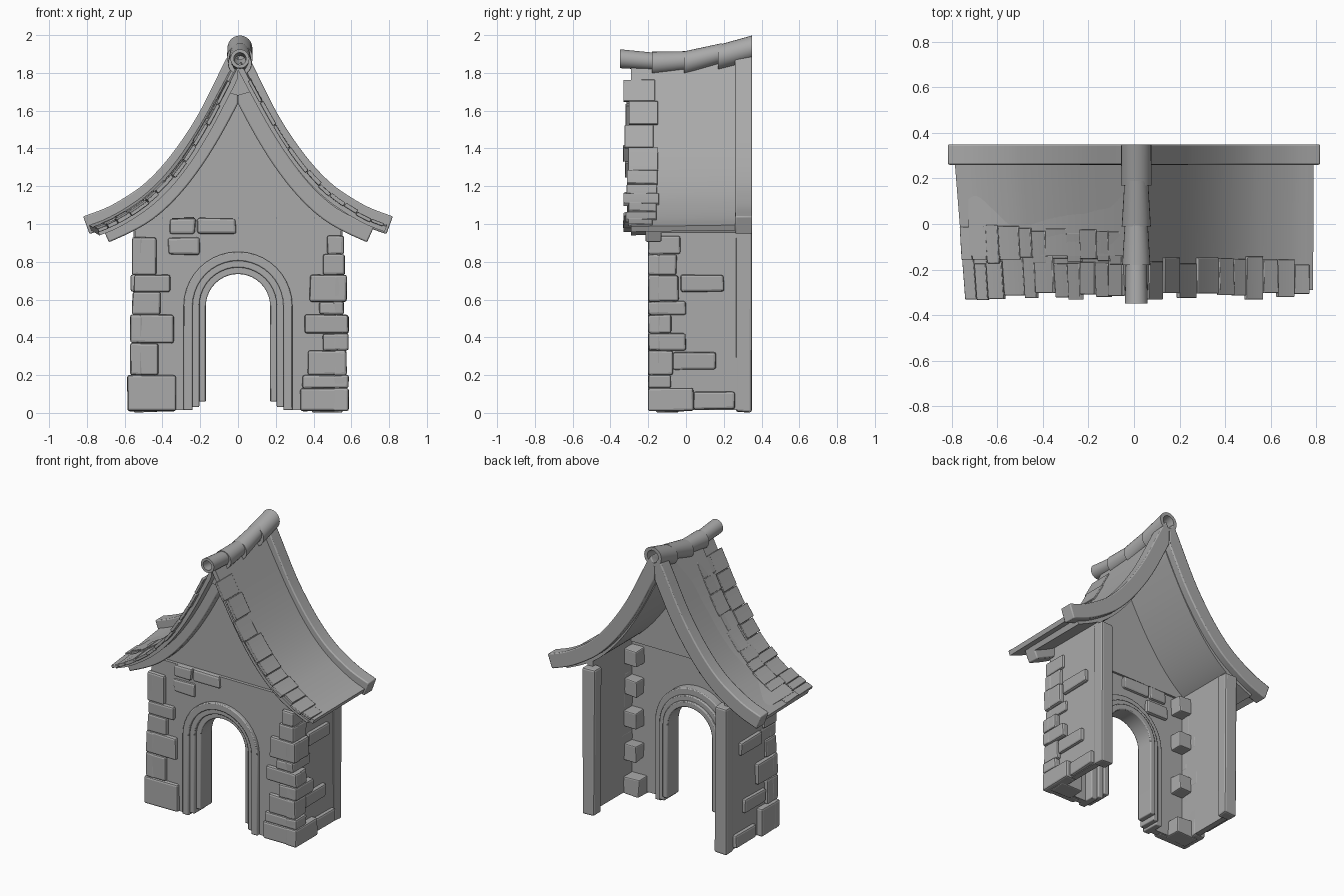
import bpy, bmesh, math, random
from mathutils import Vector

random.seed(4)
if "Cube" in bpy.data.objects:
    bpy.data.objects.remove(bpy.data.objects["Cube"])

grey = bpy.data.materials.new("stone grey")
grey.use_nodes = True
grey.diffuse_color = (0.4, 0.4, 0.4, 1)
grey.node_tree.nodes["Principled BSDF"].inputs["Base Color"].default_value = (0.4, 0.4, 0.4, 1)
smooth_parts = []


def finish(name, bm, bevel=0, smooth=False):
    bmesh.ops.recalc_face_normals(bm, faces=bm.faces)
    mesh = bpy.data.meshes.new(name)
    bm.to_mesh(mesh)
    bm.free()
    mesh.materials.append(grey)
    ob = bpy.data.objects.new(name, mesh)
    bpy.context.collection.objects.link(ob)
    if bevel:
        mod = ob.modifiers.new("Bevel", "BEVEL")
        mod.width, mod.segments = bevel, 2
    if smooth:
        smooth_parts.append(ob)
    return ob


def loft(name, rings, loop=False, bevel=0):
    """Skin a list of closed cross-sections, capped unless looped."""
    bm = bmesh.new()
    vs = [[bm.verts.new(p) for p in ring] for ring in rings]
    pairs = list(zip(vs, vs[1:])) + ([(vs[-1], vs[0])] if loop else [])
    for a, b in pairs:
        for i in range(len(a)):
            j = (i + 1) % len(a)
            bm.faces.new((a[i], a[j], b[j], b[i]))
    if not loop:
        bm.faces.new(vs[0])
        bm.faces.new(vs[-1])
    return finish(name, bm, bevel, True)


def prism(name, outline, y0, y1):
    bm = bmesh.new()
    face = bm.faces.new([bm.verts.new((x, y0, z)) for x, z in outline])
    new = bmesh.ops.extrude_face_region(bm, geom=[face])["geom"]
    verts = [v for v in new if isinstance(v, bmesh.types.BMVert)]
    bmesh.ops.translate(bm, verts=verts, vec=(0, y1 - y0, 0))
    return finish(name, bm)


def box(name, x, y, z, jitter=0.0, bevel=0.0):
    bm = bmesh.new()
    bmesh.ops.create_cube(bm, size=1)
    for v in bm.verts:
        v.co = [lo + (c + 0.5) * (hi - lo) + random.uniform(-jitter, jitter)
                for c, (lo, hi) in zip(v.co, (x, y, z))]
    return finish(name, bm, bevel)


def curve(points, steps=5):
    """Smooth path through the given x, z points."""
    p = [Vector(q) for q in points]
    p = [2 * p[0] - p[1]] + p + [2 * p[-1] - p[-2]]
    out = []
    for a, b, c, d in zip(p, p[1:], p[2:], p[3:]):
        for k in range(steps):
            t = k / steps
            out.append(0.5 * (2 * b + (c - a) * t + (2 * a - 5 * b + 4 * c - d) * t * t
                              + (3 * b - a - 3 * c + d) * t ** 3))
    return out + [p[-2]]


def strip(name, path, side, y, d, bevel=0, tilt=0, lean=(0, 0)):
    """Slab along a path: y range, offsets d along the normal; lean tapers and sinks it forwards."""
    rings = []
    for i, q in enumerate(path):
        t = (path[min(i + 1, len(path) - 1)] - path[max(i - 1, 0)]).normalized()
        n = Vector((-t.y, t.x))
        ring = []
        for yy, dd in ((y[0], d[0]), (y[1], d[0]), (y[1], d[1]), (y[0], d[1])):
            r = q + n * (dd + (tilt if yy == y[0] else 0) - lean[1] * (0.3 - yy))
            ring.append((side * max(r.x, 0) * (1 - lean[0] * (0.3 - yy)), yy, r.y))
        rings.append(ring)
    return loft(name, rings, bevel=bevel)


def cut(path, x0, x1):
    """Part of a path between two x positions."""
    def at(x):
        for a, b in zip(path, path[1:]):
            if a.x <= x <= b.x:
                return a.lerp(b, (x - a.x) / (b.x - a.x))
        return path[-1]
    return [at(x0)] + [p for p in path if x0 + 0.004 < p.x < x1 - 0.004] + [at(x1)]


rail = curve([(0.03, 1.93), (0.07, 1.86), (0.2, 1.60), (0.3, 1.44), (0.4, 1.31), (0.5, 1.21),
              (0.6, 1.14), (0.7, 1.085), (0.82, 1.04)])
roof = curve([(0.02, 1.86), (0.1, 1.71), (0.2, 1.53), (0.3, 1.375), (0.4, 1.25), (0.5, 1.155),
              (0.6, 1.085), (0.7, 1.03), (0.79, 0.995)])
barge = curve([(0, 1.84), (0.1, 1.64), (0.2, 1.46), (0.3, 1.31), (0.4, 1.19), (0.5, 1.10),
               (0.6, 1.04), (0.72, 0.985)])

# Roof sheets, ceiling, gable boards and rear rails
for s, side in ((1, "left"), (-1, "right")):
    lean = (0, 0.015) if s > 0 else (0.08, 0.05)
    strip(side + "_roof", roof, s, (-0.29, 0.3), (-0.03, 0), lean=lean)
    strip(side + "_ceiling", barge, s, (-0.14, 0.3), (-0.035, 0.02))
    strip(side + "_gable_board", barge, s, (-0.215, -0.13), (-0.09, 0), 0.008)
    strip(side + "_rear_rail", rail, s, (0.26, 0.35), (-0.1, 0), 0.012)

    # Shingles run along the front edge, two courses on one slope
    for course in range(1 if s > 0 else 2):
        x = 0.07
        while x < 0.765:
            end = min(x + random.uniform(0.05, 0.095), 0.79)
            front = -0.32 + 0.155 * course + random.uniform(-0.015, 0.02)
            back = -0.16 + 0.14 * course + random.uniform(-0.02, 0.02)
            strip(side + "_shingle", cut(roof, x, end), s, (front, back),
                  (-0.012, random.uniform(0.005, 0.011)), 0.003, random.uniform(0, 0.01), lean)
            x = end + 0.002

# Hollow ridge tiles: start y, end y, centre heights, radii
for y0, y1, z0, z1, r0, r1 in ((-0.35, -0.16, 1.875, 1.86, 0.05, 0.046),
                               (-0.18, 0.01, 1.85, 1.865, 0.062, 0.05),
                               (-0.01, 0.19, 1.85, 1.905, 0.064, 0.052),
                               (0.17, 0.35, 1.88, 1.932, 0.068, 0.066)):
    rings = []
    for y, z, r in ((y0, z0, r0), (y1, z1, r1), (y1, z1, r1 * 0.65), (y0, z0, r0 * 0.65)):
        rings.append([(0.01 + r * math.cos(a), y, z + r * math.sin(a))
                      for a in (math.tau * i / 24 for i in range(24))])
    loft("ridge_tile", rings, loop=True)

# Front wall with the arched opening
def arch(r, bottom, cz=0.565):
    bow = [(-r * math.cos(a), cz + r * math.sin(a)) for a in (math.pi * i / 20 for i in range(21))]
    return [(-r, bottom)] + bow + [(r, bottom)]


prism("front_wall", [(-0.54, 0.015)] + arch(0.25, 0.015) + [(0.54, 0.015), (0.54, 1.03), (-0.54, 1.03)],
      -0.175, -0.13)
edge = [p for p in barge if p.x < 0.54]
prism("gable_panel", [(-p.x, p.y - 0.04) for p in reversed(edge)] + [(p.x, p.y - 0.04) for p in edge[1:]],
      -0.16, -0.12)
prism("gable_keystone", [(-0.07, 1.70), (0, 1.68), (0.07, 1.70), (0, 1.83)], -0.225, -0.14)

# Stepped arch mouldings
for name, r0, r1, y0, y1, bottom in (("outer", 0.24, 0.288, -0.2, -0.07, 0.015),
                                     ("middle", 0.205, 0.245, -0.185, -0.055, 0.03),
                                     ("inner", 0.17, 0.21, -0.165, -0.04, 0.06)):
    rings = [[(a[0], y0, a[1]), (a[0], y1, a[1]), (b[0], y1, b[1]), (b[0], y0, b[1])]
             for a, b in zip(arch(r0, bottom), arch(r1, bottom))]
    loft(name + "_arch", rings, bevel=0.006)

# Corner stones: z range, front reach, side reach, outer x
quoins = {1: ((0.01, 0.13, 0.33, 0.04, 0.585), (0.13, 0.2, 0.34, -0.08, 0.585),
              (0.2, 0.33, 0.37, -0.07, 0.575), (0.33, 0.42, 0.45, 0.0, 0.585),
              (0.42, 0.52, 0.35, -0.08, 0.585), (0.52, 0.59, 0.43, 0.0, 0.56),
              (0.59, 0.73, 0.38, -0.04, 0.575), (0.73, 0.84, 0.45, -0.05, 0.565),
              (0.84, 0.94, 0.47, -0.03, 0.56)),
          -1: ((0.01, 0.2, 0.33, 0.0, 0.585), (0.2, 0.37, 0.42, -0.08, 0.57),
               (0.37, 0.52, 0.34, 0.02, 0.57), (0.52, 0.64, 0.41, -0.08, 0.56),
               (0.64, 0.73, 0.36, 0.0, 0.55), (0.73, 0.93, 0.43, -0.06, 0.56))}
inner_heights = {1: (0.24, 0.47, 0.69, 0.9), -1: (0.33, 0.64, 0.9)}
panels = ((0.02, 0.11, 0.04, 0.26), (0.23, 0.32, -0.07, 0.16), (0.64, 0.73, -0.03, 0.2))

# Side walls, rear posts and stonework
for s, side in ((1, "left"), (-1, "right")):
    def span(a, b):
        return tuple(sorted((s * a, s * b)))

    box(side + "_wall", span(0.505, 0.545), (-0.17, 0.3), (0.015, 1.06))
    box(side + "_rear_post", span(0.46, 0.552), (0.265, 0.348), (0.005, 1.02), 0.004, 0.012)
    for z0, z1, reach, back, out in quoins[s]:
        z = (z0, z1)
        box(side + "_corner_stone_front", span(reach, out), (-0.2, -0.135), z, 0.003, 0.012)
        box(side + "_corner_stone_side", span(0.505, out), (-0.2, back), z, 0.003, 0.012)
    box(side + "_inner_base_stone", span(0.39, 0.55), (-0.16, -0.04), (0.005, 0.125), 0.005, 0.008)
    for z in inner_heights[s]:
        box(side + "_inner_stone", span(0.415, 0.54), (-0.15, -0.045), (z, z + 0.11), 0.006, 0.008)
    for z0, z1, y0, y1 in panels:
        box(side + "_wall_stone", span(0.52, 0.568), (y0, y1), (z0, z1), 0.004, 0.012)

# Loose face stones over the arch
for x0, x1, z0, z1 in ((-0.37, -0.2, 0.84, 0.93), (-0.22, -0.01, 0.945, 1.03), (-0.36, -0.225, 0.95, 1.03)):
    box("face_stone", (x0, x1), (-0.19, -0.11), (z0, z1), 0.005, 0.014)

bpy.ops.object.select_all(action="DESELECT")
for ob in smooth_parts:
    ob.select_set(True)
bpy.context.view_layer.objects.active = smooth_parts[0]
bpy.ops.object.shade_smooth_by_angle(angle=math.radians(35))
